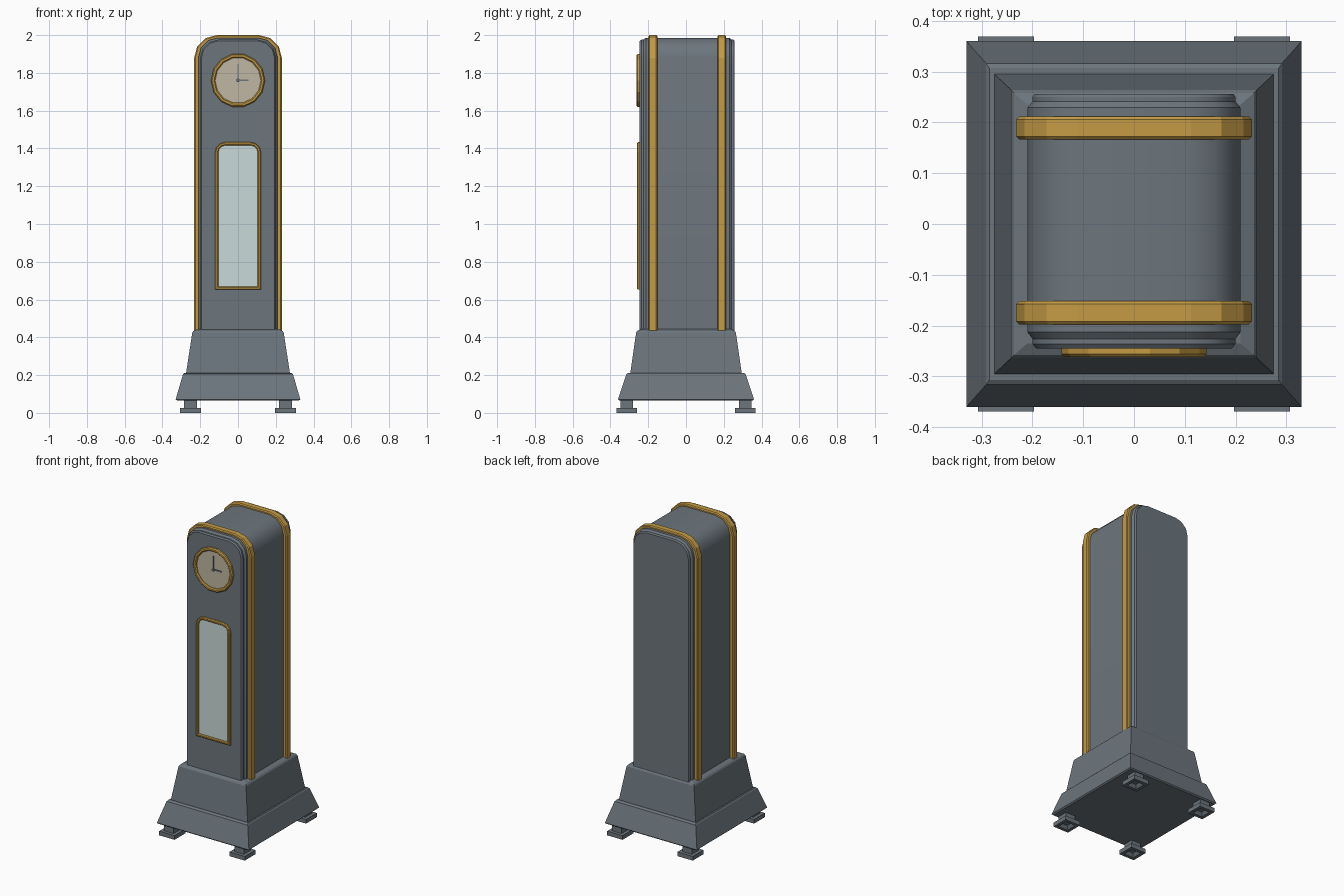
import bpy, bmesh
from math import sin, cos, pi, radians

cube = bpy.data.objects.get("Cube")
if cube:
    bpy.data.objects.remove(cube)


def material(name, rgb):
    m = bpy.data.materials.new(name)
    m.use_nodes = True
    m.diffuse_color = (*rgb, 1)
    m.node_tree.nodes["Principled BSDF"].inputs["Base Color"].default_value = (*rgb, 1)
    return m


slate = material("slate", (0.15, 0.18, 0.205))
gold = material("gold", (0.56, 0.33, 0.06))
glass = material("pale glass", (0.58, 0.70, 0.69))
cream = material("cream dial", (0.53, 0.47, 0.36))


def loft(name, rings, mat, caps=True, smooth=0):
    """Skin a list of equal-length point rings; optionally cap both ends."""
    bm = bmesh.new()
    loops = [[bm.verts.new(p) for p in ring] for ring in rings]
    n = len(loops[0])
    for a, b in zip(loops, loops[1:]):
        for i in range(n):
            j = (i + 1) % n
            bm.faces.new((a[i], a[j], b[j], b[i]))
    if caps:
        bm.faces.new(loops[0])
        bm.faces.new(loops[-1])
    bmesh.ops.recalc_face_normals(bm, faces=bm.faces)
    me = bpy.data.meshes.new(name)
    bm.to_mesh(me)
    bm.free()
    me.materials.append(mat)
    ob = bpy.data.objects.new(name, me)
    bpy.context.collection.objects.link(ob)
    if smooth:
        bpy.ops.object.select_all(action='DESELECT')
        ob.select_set(True)
        bpy.context.view_layer.objects.active = ob
        bpy.ops.object.shade_smooth_by_angle(angle=radians(smooth))
    return ob


def arch(y, w, bottom, top, r, segs=3):
    """Upright panel outline with rounded top corners."""
    right = [(w - r + r * cos(a), top - r + r * sin(a))
             for a in (i * pi / 2 / segs for i in range(segs + 1))]
    pts = [(-w, bottom), (w, bottom)] + right + [(-x, z) for x, z in reversed(right)]
    return [(x, y, z) for x, z in pts]


def circle(y, r, z, n=14):
    return [(r * cos(2 * pi * (i + 0.5) / n + pi / 2), y,
             z + r * sin(2 * pi * (i + 0.5) / n + pi / 2)) for i in range(n)]


def rect(z, hx, hy, cx=0, cy=0):
    return [(cx + sx * hx, cy + sy * hy, z) for sx, sy in ((-1, -1), (1, -1), (1, 1), (-1, 1))]


def box(name, x, y, z, mat):
    cx, cy = sum(x) / 2, sum(y) / 2
    hx, hy = (x[1] - x[0]) / 2, (y[1] - y[0]) / 2
    return loft(name, [rect(z[0], hx, hy, cx, cy), rect(z[1], hx, hy, cx, cy)], mat)


# Stepped plinth
loft("plinth", [rect(z, hx, hy) for z, hx, hy in (
    (0.065, 0.322, 0.354), (0.072, 0.33, 0.36), (0.205, 0.291, 0.316),
    (0.211, 0.285, 0.307), (0.211, 0.275, 0.295), (0.425, 0.242, 0.264),
    (0.434, 0.236, 0.258), (0.445, 0.21, 0.235))], slate)

# Four feet: post and spreading pad with a hollow underside
for sx, side in ((-1, "right"), (1, "left")):
    for sy, end in ((-1, "front"), (1, "back")):
        cx, cy = sx * 0.252, sy * 0.314
        loft(f"foot_{end}_{side}", [rect(z, h, h, cx, cy) for z, h in (
            (0.02, 0.02), (0, 0.035), (0, 0.055), (0.027, 0.055),
            (0.027, 0.034), (0.07, 0.034))], slate)

# Tall arched case with stepped front and back edges
loft("case", [arch(y, 0.21 - d, 0.43, 1.986 - d, 0.105 - d) for y, d in (
    (-0.245, 0.017), (-0.236, 0.01), (-0.226, 0.01), (-0.213, 0),
    (0.229, 0), (0.241, 0.01), (0.25, 0.01), (0.256, 0.014))], slate, smooth=32)

# Gilded bands wrapping the case
for name, y in (("front_band", -0.175), ("back_band", 0.189)):
    loft(name, [arch(y + dy, 0.232 - d, 0.435, 2.0 - d, 0.12 - d) for dy, d in (
        (-0.023, 0.006), (-0.017, 0), (0.017, 0), (0.023, 0.006))], gold)

# Clock dial, bezel and hands
Z = 1.76
loft("dial", [circle(-0.24, 0.125, Z), circle(-0.25, 0.125, Z)], cream)
loft("dial_bezel", [circle(y, r, Z) for y, r in (
    (-0.24, 0.143), (-0.256, 0.143), (-0.262, 0.137), (-0.262, 0.127),
    (-0.256, 0.121), (-0.245, 0.121))], gold, caps=False)
box("minute_hand", (-0.003, 0.003), (-0.255, -0.25), (Z, Z + 0.088), slate)
box("hour_hand", (0, 0.056), (-0.255, -0.25), (Z - 0.004, Z + 0.004), slate)
loft("hand_hub", [circle(-0.25, 0.01, Z, 8), circle(-0.258, 0.01, Z, 8)], slate)

# Pendulum window and frame
loft("window", [arch(y, 0.11, 0.66, 1.42, 0.045) for y in (-0.24, -0.25)], glass)
loft("window_frame", [arch(y, 0.122 - d, 0.652 + d, 1.434 - d, 0.055 - d) for y, d in (
    (-0.24, 0), (-0.254, 0), (-0.259, 0.005), (-0.259, 0.013),
    (-0.254, 0.018), (-0.245, 0.018))], gold, caps=False)
